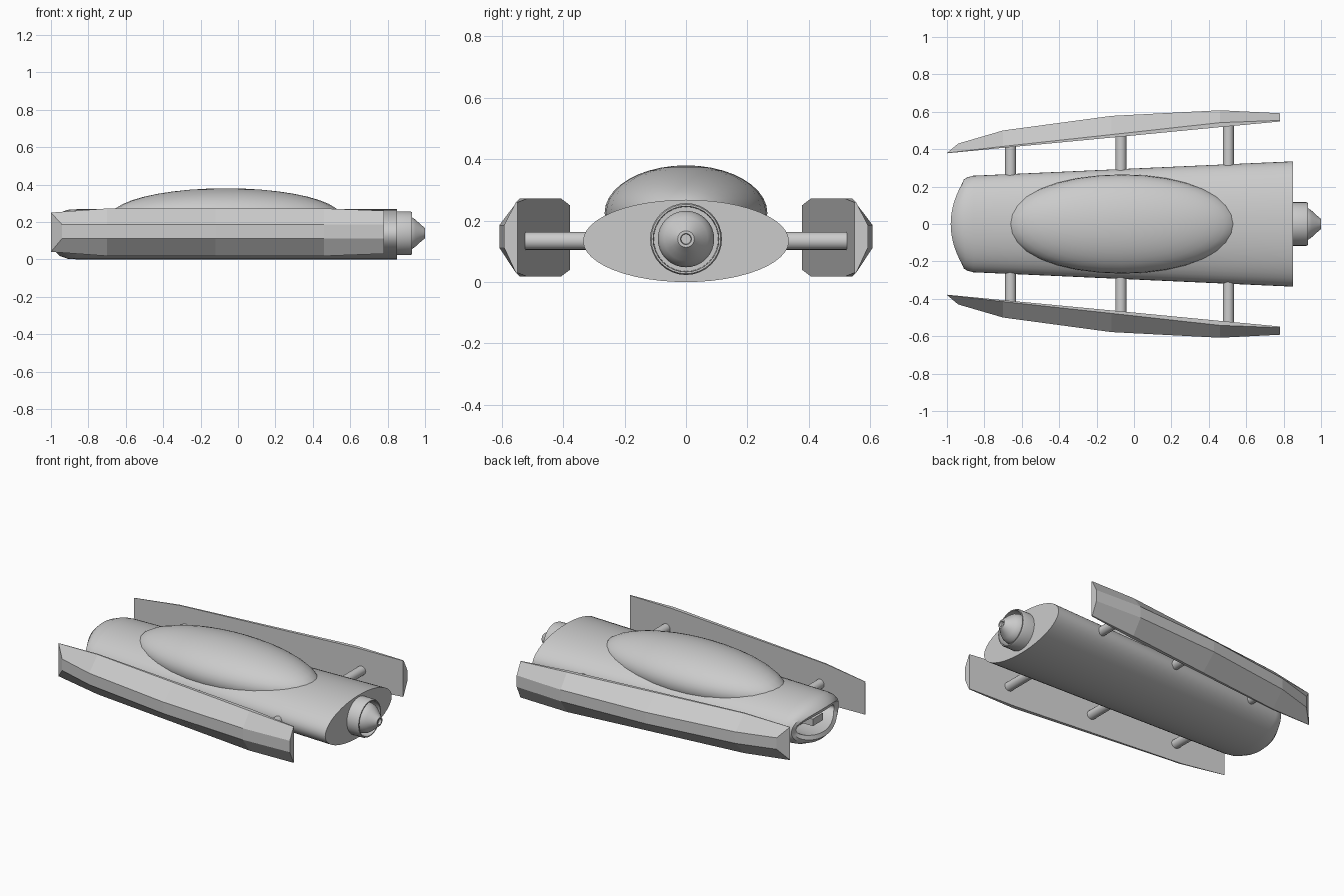
import bpy, bmesh
from math import sin, cos, pi, radians

if "Cube" in bpy.data.objects:
    bpy.data.objects.remove(bpy.data.objects["Cube"])


def finish(name, bm, smooth=None):
    bmesh.ops.remove_doubles(bm, verts=bm.verts, dist=1e-5)
    bmesh.ops.recalc_face_normals(bm, faces=bm.faces)
    me = bpy.data.meshes.new(name)
    bm.to_mesh(me)
    bm.free()
    ob = bpy.data.objects.new(name, me)
    bpy.context.collection.objects.link(ob)
    if smooth:
        bpy.ops.object.select_all(action='DESELECT')
        bpy.context.view_layer.objects.active = ob
        ob.select_set(True)
        bpy.ops.object.shade_smooth_by_angle(angle=radians(smooth))
    return ob


def loft(name, rings, smooth=None, cap_first=True, cap_last=True):
    bm = bmesh.new()
    loops = [[bm.verts.new(p) for p in r] for r in rings]
    for a, b in zip(loops, loops[1:]):
        n = len(a)
        for i in range(n):
            j = (i + 1) % n
            bm.faces.new((a[i], a[j], b[j], b[i]))
    if cap_first:
        bm.faces.new(loops[0])
    if cap_last:
        bm.faces.new(loops[-1])
    return finish(name, bm, smooth)


def lathe_x(name, profile, z, n=32, **kw):
    return loft(name, [[(x, r * cos(2 * pi * i / n), z + r * sin(2 * pi * i / n))
                        for i in range(n)] for x, r in profile], 35, **kw)


# Hull: elliptical sections, bowed lip and hollow intake at the nose
def hull_ring(x, w, h, bow=0.0, n=48):
    return [(x + bow * cos(2 * pi * i / n) ** 2, w * cos(2 * pi * i / n),
             0.134 + h * sin(2 * pi * i / n)) for i in range(n)]


loft("hull", [
    hull_ring(0.85, 0.335, 0.134),
    hull_ring(-0.86, 0.258, 0.134),
    hull_ring(-0.91, 0.25, 0.131, 0.02),
    hull_ring(-0.955, 0.238, 0.115, 0.045),
    hull_ring(-0.98, 0.222, 0.09, 0.065),
    hull_ring(-0.97, 0.19, 0.065, 0.06),
    hull_ring(-0.82, 0.175, 0.055),
], 35)

# Block inside the nose intake
bm = bmesh.new()
bmesh.ops.create_cube(bm, size=1)
for v in bm.verts:
    v.co = (v.co.x * 0.12 - 0.87, v.co.y * 0.1, v.co.z * 0.045 + 0.134)
finish("intake_block", bm)

# Canopy dome
bm = bmesh.new()
bmesh.ops.create_uvsphere(bm, u_segments=32, v_segments=20, radius=1)
for v in bm.verts:
    v.co = (v.co.x * 0.62 - 0.065, v.co.y * 0.265, v.co.z * 0.155 + 0.225)
finish("canopy", bm, 40)

# Engine sleeve and rounded nozzle
lathe_x("engine_sleeve", [(0.83, 0.117), (0.92, 0.117), (0.93, 0.113),
                          (0.93, 0.107), (0.87, 0.105)], 0.14)
lathe_x("engine_nozzle", [(0.86, 0.07), (0.88, 0.088), (0.905, 0.092), (0.93, 0.085),
                          (0.95, 0.071), (0.975, 0.048), (1.0, 0.027),
                          (1.0, 0.018), (0.985, 0.016)], 0.14)

# Side panels: flat inner face, bevelled outer ridge
# (inner x, outer x, inner y, ledge width, outer y, inset of top and bottom edge)
stations = [(-1.0, -0.94, 0.378, 0.002, 0.43, 0.022),
            (-0.70, -0.70, 0.407, 0.008, 0.50, 0.0),
            (-0.12, -0.12, 0.462, 0.016, 0.578, 0.0),
            (0.46, 0.46, 0.518, 0.024, 0.608, 0.0),
            (0.78, 0.78, 0.548, 0.006, 0.592, 0.012)]


def panel_ring(s, st):
    xi, xo, yi, w, yo, d = st
    lo, hi = 0.018 + d, 0.272 - d
    return [(xi, s * yi, lo), (xi, s * yi, hi), (xi, s * (yi + w), hi),
            (xo, s * yo, 0.185), (xo, s * yo, 0.112), (xi, s * (yi + w), lo)]


for s, side in ((-1, "front"), (1, "back")):
    loft(side + "_panel", [panel_ring(s, st) for st in stations])
    # Struts joining hull and panel
    for k, (x, y1) in enumerate(((-0.66, 0.42), (-0.07, 0.475), (0.505, 0.53))):
        rings = [[(x + 0.029 * cos(2 * pi * i / 20), s * y, 0.134 + 0.029 * sin(2 * pi * i / 20))
                  for i in range(20)] for y in (0.21, y1)]
        loft(f"{side}_strut_{k + 1}", rings, 35)
